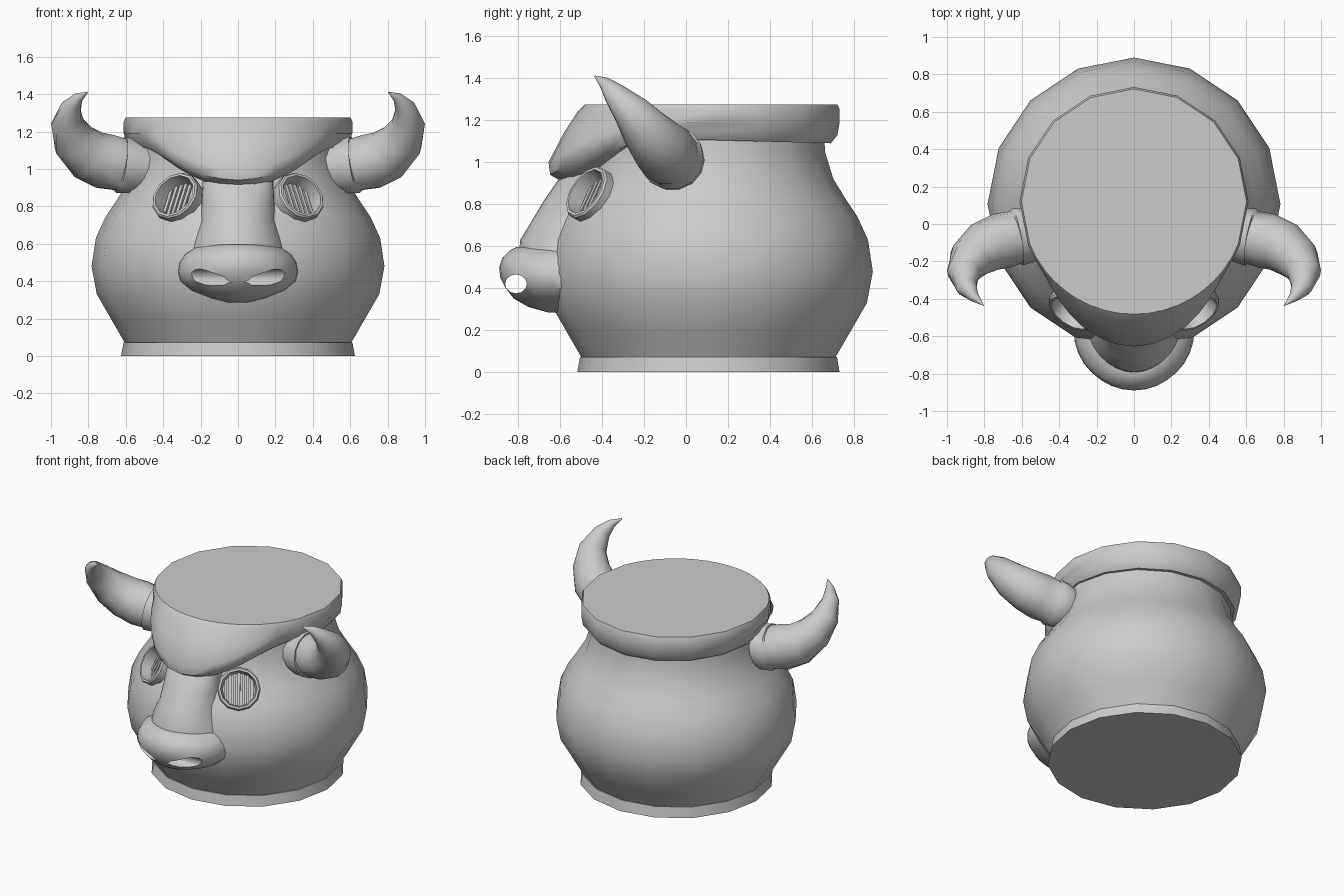
import bpy
import bmesh
from math import sin, cos, pi, radians
from mathutils import Vector

cube = bpy.data.objects.get("Cube")
if cube:
    bpy.data.objects.remove(cube)

clay = bpy.data.materials.new("grey_clay")
clay.use_nodes = True
clay.diffuse_color = (0.6, 0.6, 0.6, 1)
clay.node_tree.nodes["Principled BSDF"].inputs["Base Color"].default_value = (0.6, 0.6, 0.6, 1)


def smooth(obj, angle=35):
    obj.data.shade_smooth()
    obj.data.set_sharp_from_angle(angle=radians(angle))


def loft(name, rings, closed=False, angle=35):
    """Skin a list of equal rings; cap the ends unless the loop of rings closes."""
    bm = bmesh.new()
    rows = [[bm.verts.new(p) for p in ring] for ring in rings]
    n = len(rows[0])
    pairs = list(zip(rows, rows[1:]))
    if closed:
        pairs.append((rows[-1], rows[0]))
    else:
        bm.faces.new(rows[0])
        bm.faces.new(rows[-1])
    for a, b in pairs:
        for i in range(n):
            j = (i + 1) % n
            bm.faces.new((a[i], a[j], b[j], b[i]))
    bmesh.ops.recalc_face_normals(bm, faces=bm.faces)
    mesh = bpy.data.meshes.new(name)
    bm.to_mesh(mesh)
    bm.free()
    mesh.materials.append(clay)
    obj = bpy.data.objects.new(name, mesh)
    bpy.context.collection.objects.link(obj)
    smooth(obj, angle)
    return obj


def circle(center, normal, rx, ry=None, n=16):
    """Ring of points around a normal; the local y axis leans towards up."""
    normal = Vector(normal).normalized()
    u = Vector((0, 0, 1)).cross(normal)
    u = u.normalized() if u.length > 0.01 else Vector((1, 0, 0))
    v = normal.cross(u)
    ry = ry or rx
    return [Vector(center) + u * rx * cos(2 * pi * i / n) + v * ry * sin(2 * pi * i / n)
            for i in range(n)]


def carve(obj, cutter):
    mod = obj.modifiers.new("carve", "BOOLEAN")
    mod.operation = "DIFFERENCE"
    mod.solver = "EXACT"
    mod.object = cutter
    bpy.context.view_layer.objects.active = obj
    bpy.ops.object.modifier_apply(modifier=mod.name)
    bpy.data.objects.remove(cutter)
    smooth(obj)


# Round pot body
profile = [(0.07, 0.605), (0.2, 0.68), (0.33, 0.755), (0.48, 0.783), (0.63, 0.76),
           (0.74, 0.71), (0.83, 0.65), (0.92, 0.595), (1.05, 0.555), (1.18, 0.55)]
body = loft("pot_body", [circle((0, 0.107, z), (0, 0, 1), r) for z, r in profile])

# Foot
loft("foot", [circle((0, 0.107, z), (0, 0, 1), r)
              for z, r in ((0, 0.625), (0.072, 0.612))])

# Lid whose front edge swells and drops into a brow
angles = [a * 7.5 for a in range(-9, 10)] + [90 + 22.5 * i for i in range(9)]


def lid_ring(kind):
    ring = []
    for a in angles:
        t = min(1, min(a % 360, 360 - a % 360) / 60)
        w = 1 - t * t * (3 - 2 * t)
        bottom = 1.105 - 0.015 * -cos(radians(a)) * (t == 1) - 0.205 * w
        r, z = {"inner": (0.5, bottom + 0.01),
                "under": (0.57 + 0.13 * w, bottom),
                "low": (0.602 + 0.165 * w, bottom + 0.04),
                "bulge": (0.608 + 0.167 * w, bottom + 0.08 + 0.02 * w),
                "slope": (0.612 + 0.09 * w, 1.19 - 0.05 * w),
                "edge": (0.612 + 0.025 * w, 1.25 - 0.01 * w),
                "top": (0.602, 1.275)}[kind]
        ring.append((r * sin(radians(a)), 0.12 - r * cos(radians(a)), z))
    return ring


loft("lid_with_brow", [lid_ring(k) for k in
                       ("inner", "under", "low", "bulge", "slope", "edge", "top")], angle=45)


# Nose bridge and muzzle, built from level oval sections
def snout(name, back, levels):
    rings = []
    for z, w, front in levels:
        arc = [(w * sin(t), back + (front - back) * cos(t), z)
               for t in (pi * (i / 16 - 0.5) for i in range(17))]
        rings.append(arc + [(w, -0.3, z), (-w, -0.3, z)])
    return loft(name, rings, angle=45)


snout("nose_bridge", -0.5, [(0.98, 0.19, -0.55), (0.9, 0.19, -0.62), (0.82, 0.195, -0.675),
                            (0.72, 0.205, -0.735), (0.63, 0.24, -0.79), (0.5, 0.28, -0.8)])
muzzle = snout("muzzle", -0.57, [
    (0.595, 0.17, -0.81), (0.58, 0.23, -0.84), (0.545, 0.285, -0.875), (0.5, 0.315, -0.89),
    (0.45, 0.323, -0.885), (0.4, 0.31, -0.86), (0.35, 0.25, -0.82), (0.31, 0.15, -0.75),
    (0.285, 0.05, -0.66)])

# Nostrils, open from side to side
carve(muzzle, loft("nostril_cutter", [circle((x, -0.81, 0.42), (1, 0, 0), 0.052, 0.045, 12)
                                      for x in (-0.5, 0.5)]))

# Horn path: centre and radius, with a small step where the sleeve ends
horn = [((0.44, -0.04, 1.0), 0.12), ((0.54, -0.055, 1.01), 0.145),
        ((0.625, -0.07, 1.022), 0.155), ((0.632, -0.072, 1.024), 0.143),
        ((0.71, -0.09, 1.04), 0.15), ((0.8, -0.125, 1.075), 0.14),
        ((0.875, -0.19, 1.15), 0.118), ((0.91, -0.26, 1.24), 0.09),
        ((0.895, -0.34, 1.325), 0.056), ((0.855, -0.39, 1.38), 0.028),
        ((0.805, -0.435, 1.41), 0.003)]

for side, label in ((1, "left"), (-1, "right")):
    path = [Vector((p[0] * side, p[1], p[2])) for p, r in horn]
    rings = []
    for i, (p, r) in enumerate(zip(path, (r for _, r in horn))):
        tangent = path[min(i + 1, len(path) - 1)] - path[max(i - 1, 0)]
        rings.append(circle(p, tangent, r, n=14))
    loft(label + "_horn", rings, angle=60)

    # Eye socket sunk in the body, with a raised rim
    n = Vector((0.5 * side, -0.72, 0.48)).normalized()
    eye = Vector((0.325 * side, -0.455, 0.845))
    carve(body, loft("socket_cutter", [circle(eye + n * d, n, 0.115, n=12)
                                       for d in (-0.06, 0.2)]))
    loft(label + "_eye_rim", [circle(eye + n * d, n, r, n=12) for d, r in
                              ((-0.055, 0.14), (0.025, 0.14), (0.035, 0.132),
                               (0.035, 0.118), (-0.055, 0.106))], closed=True)

    # Upright slats across the socket
    u = Vector((0, 0, 1)).cross(n).normalized()
    v = n.cross(u)
    for k in range(-3, 4):
        half = (0.108 ** 2 - (k * 0.028) ** 2) ** 0.5
        c = eye - n * 0.045 + u * k * 0.028
        loft(label + "_eye_slat", [[c + v * s * half + u * a + n * b for a, b in
                                    ((-0.009, -0.02), (0.009, -0.02), (0.009, 0.01), (-0.009, 0.01))]
                                   for s in (-1, 1)])
